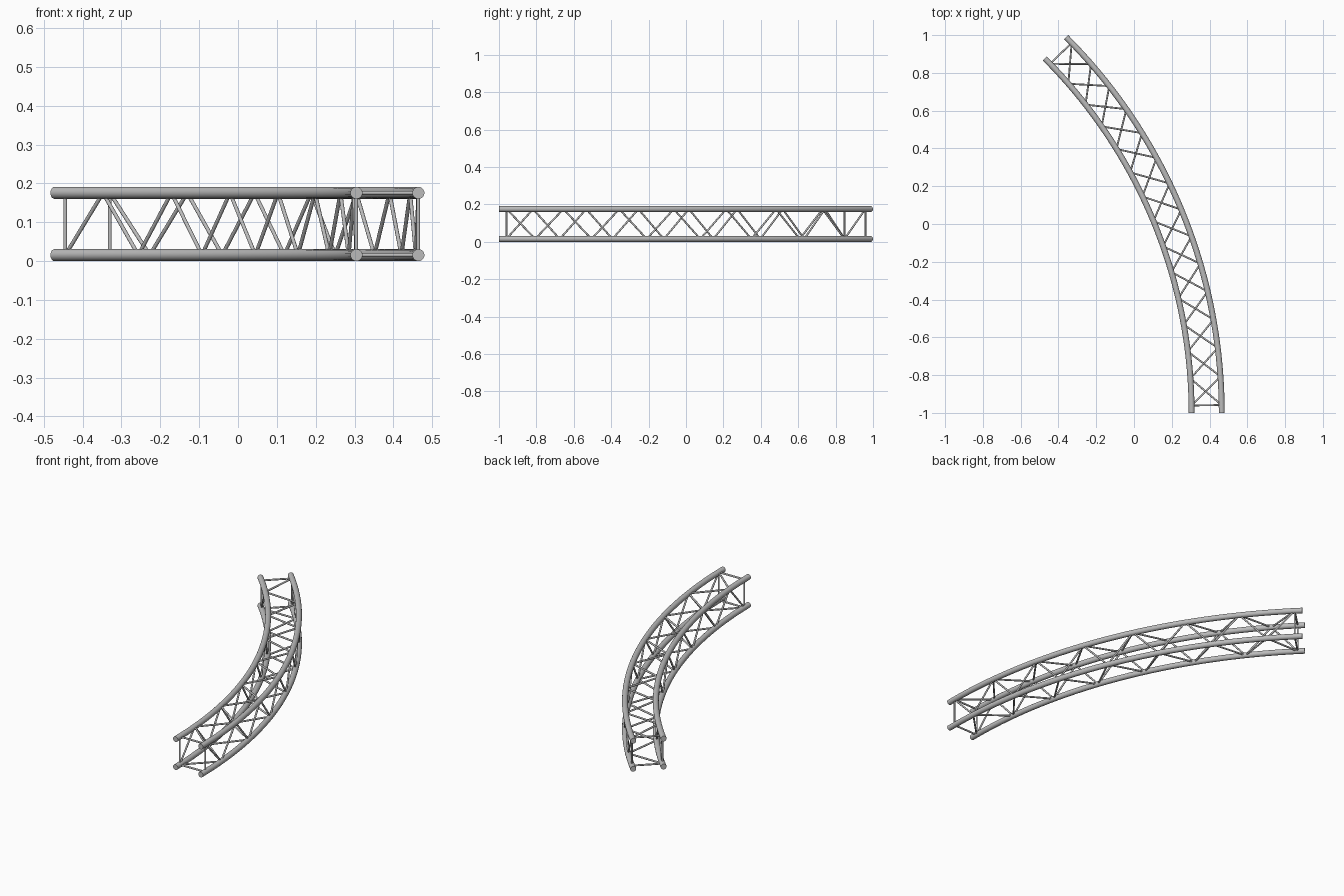
import bpy, bmesh
from math import sin, cos, radians
from mathutils import Vector, Matrix

if "Cube" in bpy.data.objects:
    bpy.data.objects.remove(bpy.data.objects["Cube"])

CENTRE = Vector((-2.348, -1.0, 0.0))    # centre of the bend
INNER, OUTER = 2.653, 2.8125            # chord radii in plan
LOW, HIGH = 0.0155, 0.1755              # chord heights
TUBE, ROD = 0.0155, 0.005
SWEEP = radians(45)
MARGIN, BAYS = 0.0148, 14

steel = bpy.data.materials.new("grey_metal")
steel.use_nodes = True
colour = (0.5, 0.5, 0.5, 1)
steel.diffuse_color = colour
steel.node_tree.nodes["Principled BSDF"].inputs["Base Color"].default_value = colour


def finish(bm, name):
    bmesh.ops.recalc_face_normals(bm, faces=bm.faces)
    mesh = bpy.data.meshes.new(name)
    bm.to_mesh(mesh)
    bm.free()
    for face in mesh.polygons:
        face.use_smooth = True
    mesh.set_sharp_from_angle(angle=radians(40))
    mesh.materials.append(steel)
    obj = bpy.data.objects.new(name, mesh)
    bpy.context.collection.objects.link(obj)


def chord(name, radius, height):
    # Circle swept around the bend, capped at both ends
    bm = bmesh.new()
    place = Matrix.Translation(CENTRE + Vector((radius, 0, height))) @ Matrix.Rotation(radians(90), 4, "X")
    bmesh.ops.create_circle(bm, segments=20, radius=TUBE, matrix=place)
    bmesh.ops.spin(bm, geom=bm.verts[:] + bm.edges[:], cent=CENTRE, axis=(0, 0, 1),
                   angle=SWEEP, steps=36, use_duplicate=False)
    rims = [e for e in bm.edges if e.is_boundary]
    bmesh.ops.holes_fill(bm, edges=rims, sides=0)
    finish(bm, name)


def node(k, radius, height):
    a = MARGIN + (SWEEP - 2 * MARGIN) * k / BAYS
    return CENTRE + Vector((radius * cos(a), radius * sin(a), height))


def rods(name, pairs):
    bm = bmesh.new()
    for a, b in pairs:
        d = b - a
        place = Matrix.Translation((a + b) / 2) @ d.to_track_quat("Z", "Y").to_matrix().to_4x4()
        bmesh.ops.create_cone(bm, cap_ends=True, segments=10, radius1=ROD, radius2=ROD,
                              depth=d.length, matrix=place)
    finish(bm, name)


def lacing(name, even, odd):
    # Zigzag between two chords, starting on the even one
    points = [node(k, *(odd if k % 2 else even)) for k in range(BAYS + 1)]
    rods(name, zip(points, points[1:]))


corners = {
    "inner_lower": (INNER, LOW), "outer_lower": (OUTER, LOW),
    "outer_upper": (OUTER, HIGH), "inner_upper": (INNER, HIGH),
}
for name, corner in corners.items():
    chord(name + "_chord", *corner)

# Zigzag bracing on the four sides
lacing("outer_lacing", corners["outer_upper"], corners["outer_lower"])
lacing("inner_lacing", corners["inner_lower"], corners["inner_upper"])
lacing("top_lacing", corners["outer_upper"], corners["inner_upper"])
lacing("bottom_lacing", corners["inner_lower"], corners["outer_lower"])

# Square frame at each end
ring = list(corners.values())
for name, k in (("front_end_frame", 0), ("back_end_frame", BAYS)):
    points = [node(k, *c) for c in ring]
    rods(name, zip(points, points[1:] + points[:1]))
